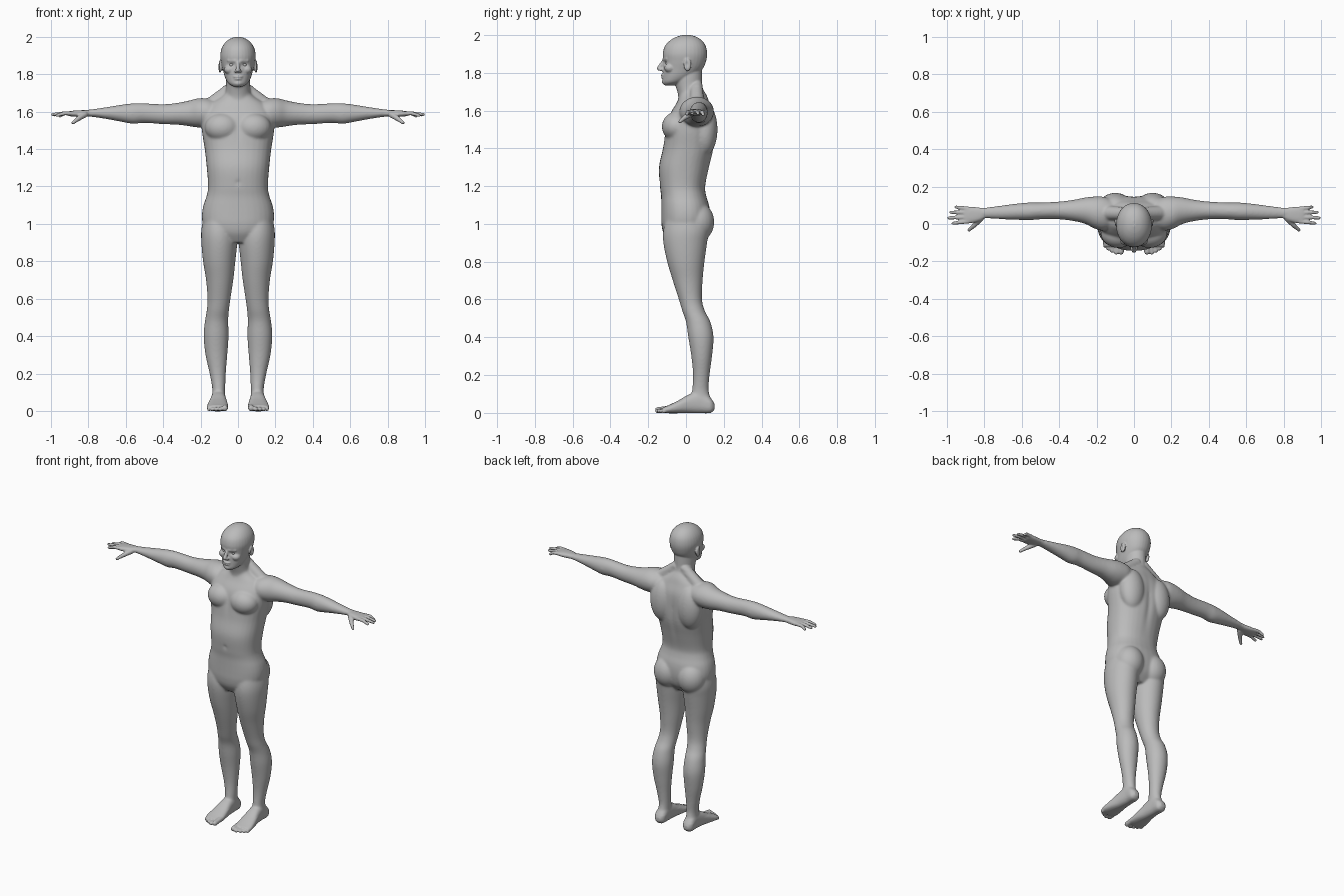
import bpy, bmesh, math
from mathutils import Vector, Matrix

bm = bmesh.new()


def spline(rows, steps=5):
    """Catmull-Rom resampling of section rows."""
    rows = [Vector(r) for r in rows]
    out = []
    for i in range(len(rows) - 1):
        a, b = rows[max(i - 1, 0)], rows[i]
        c, d = rows[i + 1], rows[min(i + 2, len(rows) - 1)]
        for k in range(steps):
            t = k / steps
            out.append(0.5 * (2 * b + (c - a) * t + (2 * a - 5 * b + 4 * c - d) * t ** 2
                              + (3 * b - a - 3 * c + d) * t ** 3))
    return out + [rows[-1]]


def loft(rows, axis, power=2.0, n=32):
    """Closed skin through sections (position, min_u, max_u, min_v, max_v)."""
    u, v = [(1, 2), (0, 2), (0, 1)][axis]
    rings = []
    for p, u0, u1, v0, v1 in spline(rows):
        ring = []
        for k in range(n):
            a = 2 * math.pi * k / n
            c, s = math.cos(a), math.sin(a)
            co = [0, 0, 0]
            co[axis] = p
            co[u] = (u0 + u1) / 2 + (u1 - u0) / 2 * math.copysign(abs(c) ** (2 / power), c)
            co[v] = (v0 + v1) / 2 + (v1 - v0) / 2 * math.copysign(abs(s) ** (2 / power), s)
            ring.append(bm.verts.new(co))
        rings.append(ring)
    faces = [bm.faces.new(rings[0]), bm.faces.new(rings[-1])]
    for a, b in zip(rings, rings[1:]):
        for k in range(n):
            faces.append(bm.faces.new((a[k], a[k - 1], b[k - 1], b[k])))
    bmesh.ops.recalc_face_normals(bm, faces=faces)


def blob(center, radii):
    m = Matrix.Translation(center) @ Matrix.Diagonal((*radii, 1))
    bmesh.ops.create_uvsphere(bm, u_segments=24, v_segments=16, radius=1, matrix=m)


def limb(p, q, r0, r1):
    """Tapered rod with round ends."""
    p, q = Vector(p), Vector(q)
    d = q - p
    m = Matrix.Translation((p + q) / 2) @ d.to_track_quat('Z', 'Y').to_matrix().to_4x4()
    bmesh.ops.create_cone(bm, cap_ends=True, segments=16, radius1=r0, radius2=r1,
                          depth=d.length, matrix=m)
    blob(p, (r0,) * 3)
    blob(q, (r1,) * 3)


# Arm
loft([(.10, -.01, .12, 1.54, 1.655), (.16, -.035, .145, 1.52, 1.67), (.21, -.025, .147, 1.515, 1.672),
      (.26, 0, .142, 1.522, 1.66), (.32, .015, .13, 1.53, 1.648), (.40, .025, .12, 1.533, 1.64),
      (.50, .025, .115, 1.54, 1.645), (.56, .02, .115, 1.535, 1.645), (.62, .022, .11, 1.545, 1.638),
      (.70, .025, .10, 1.56, 1.625), (.78, .03, .09, 1.572, 1.613), (.83, .03, .085, 1.575, 1.607)], 0)
# Hand: palm, fingers, thumb
loft([(.80, .03, .085, 1.576, 1.608), (.83, .015, .088, 1.573, 1.608), (.87, .005, .092, 1.573, 1.606),
      (.90, .004, .092, 1.576, 1.603), (.91, .01, .088, 1.58, 1.6)], 0, 2.6)
for y0, y1, tip, z in ((.014, .004, .968, 1.580), (.037, .033, .99, 1.585),
                       (.060, .063, .98, 1.583), (.082, .091, .952, 1.577)):
    limb((.885, y0, 1.591), (.93, (y0 + y1) / 2, 1.591), .0115, .0105)
    limb((.93, (y0 + y1) / 2, 1.591), (tip, y1, z), .0105, .0085)
limb((.82, .03, 1.585), (.855, -.008, 1.562), .017, .013)
limb((.855, -.008, 1.562), (.882, -.032, 1.541), .0125, .009)
# Leg
loft([(1.05, .03, .18, -.10, .10), (.97, .008, .196, -.12, .12), (.90, .004, .196, -.12, .112),
      (.80, .014, .187, -.10, .098), (.70, .025, .171, -.07, .088), (.60, .04, .163, -.038, .085),
      (.54, .048, .167, -.02, .10), (.48, .052, .177, 0, .13), (.40, .05, .184, .012, .146),
      (.30, .057, .174, .028, .138), (.20, .065, .152, .037, .125), (.12, .068, .138, .032, .12),
      (.06, .07, .14, .02, .135), (.02, .075, .138, .02, .14)], 2)
# Foot and toes
loft([(.152, .09, .12, .02, .045), (.13, .07, .14, 0, .08), (.08, .066, .142, -.002, .11),
      (.02, .062, .148, -.002, .10), (-.04, .055, .16, -.002, .066), (-.09, .052, .167, -.002, .042),
      (-.12, .056, .163, 0, .03)], 1, 2.5)
for x, tip, r in ((.07, -.148, .016), (.095, -.153, .0115), (.117, -.143, .011),
                  (.137, -.131, .0105), (.155, -.117, .010)):
    limb((x - .002, -.09, r + .006), (x, tip, r - .001), r, r)
# Chest, shoulder blade, buttock, neck slope
blob((.083, -.05, 1.515), (.095, .078, .078))
blob((.10, .10, 1.50), (.085, .067, .14))
blob((.088, .06, 1.01), (.092, .09, .105))
limb((.03, .055, 1.73), (.16, .06, 1.625), .033, .04)
# Face details: brow, nostril, cheek, ear
limb((.014, -.116, 1.872), (.05, -.099, 1.874), .009, .009)
blob((.011, -.131, 1.816), (.0095, .012, .008))
blob((.045, -.085, 1.825), (.03, .03, .025))
blob((.096, .008, 1.842), (.010, .021, .034))
# Mirror the paired parts
dup = bmesh.ops.duplicate(bm, geom=bm.verts[:] + bm.edges[:] + bm.faces[:])["geom"]
for v in dup:
    if isinstance(v, bmesh.types.BMVert):
        v.co.x *= -1
bmesh.ops.reverse_faces(bm, faces=[f for f in dup if isinstance(f, bmesh.types.BMFace)])


def central(rows, power):
    loft([(z, -w, w, f, b) for z, w, f, b in rows], 2, power)


# Torso
central([(.90, .09, -.09, .07), (.95, .16, -.12, .11), (1.0, .188, -.13, .125), (1.05, .193, -.131, .128),
         (1.1, .185, -.131, .122), (1.15, .168, -.132, .107), (1.2, .16, -.138, .102), (1.3, .167, -.143, .123),
         (1.4, .178, -.122, .146), (1.5, .193, -.108, .15), (1.58, .19, -.085, .145), (1.64, .15, -.05, .125),
         (1.68, .09, -.035, .11), (1.72, .05, -.035, .085)], 2.3)
# Neck
central([(1.62, .075, -.04, .11), (1.68, .07, -.042, .1), (1.73, .064, -.055, .087), (1.78, .064, -.065, .085),
         (1.84, .06, -.05, .085)], 2)
# Head
central([(1.733, .022, -.115, -.06), (1.75, .05, -.123, -.01), (1.78, .068, -.123, .045), (1.82, .08, -.122, .088),
         (1.86, .09, -.121, .106), (1.90, .095, -.123, .112), (1.94, .087, -.112, .105), (1.97, .068, -.085, .085),
         (1.99, .042, -.05, .055), (2.0, .012, -.015, .02)], 2.1)
# Nose, lips, chin
limb((0, -.116, 1.868), (0, -.142, 1.823), .008, .0125)
blob((0, -.122, 1.787), (.024, .011, .006))
blob((0, -.121, 1.775), (.020, .011, .006))
blob((0, -.109, 1.752), (.025, .019, .016))

mesh = bpy.data.meshes.new("body")
bm.to_mesh(mesh)
bm.free()
body = bpy.data.objects.new("body", mesh)
bpy.context.collection.objects.link(body)

# Fuse all parts into one skin
fuse = body.modifiers.new("fuse", 'REMESH')
fuse.mode = 'VOXEL'
fuse.voxel_size = .005
dg = bpy.context.evaluated_depsgraph_get()
body.data = bpy.data.meshes.new_from_object(body.evaluated_get(dg))
body.modifiers.clear()

# Soft hollows: eyes, ears, navel, spine groove (centre, radii, push)
hollows = [((.034, -.115, 1.851), (.014, .03, .009), (0, .012, 0)),
           ((.106, .003, 1.845), (.012, .01, .016), (-.008, 0, 0)),
           ((0, -.14, 1.22), (.009, .03, .011), (0, .008, 0)),
           ((0, .14, 1.42), (.016, .06, .15), (0, -.008, 0)),
           ((0, -.12, 1.50), (.012, .05, .06), (0, .006, 0))]
for v in body.data.vertices:
    side = -1 if v.co.x < 0 else 1
    p = Vector((abs(v.co.x), v.co.y, v.co.z))
    for c, r, push in hollows:
        d = sum(((p[i] - c[i]) / r[i]) ** 2 for i in range(3))
        if d < 8:
            v.co += Vector((push[0] * side, push[1], push[2])) * math.exp(-d)

# Smooth the large forms strongly, hands, feet and face lightly
broad = body.vertex_groups.new(name="broad_forms")
broad.add([v.index for v in body.data.vertices
           if abs(v.co.x) < .80 and .06 < v.co.z < 1.73], 1.0, 'REPLACE')
for name, group, count in (("soften", "broad_forms", 25), ("polish", "", 2)):
    mod = body.modifiers.new(name, 'SMOOTH')
    mod.factor = .5
    mod.iterations = count
    mod.vertex_group = group
body.data.shade_smooth()

# Eyeballs
skin = bpy.data.materials.new("grey_skin")
skin.diffuse_color = (.5, .5, .5, 1)
body.data.materials.clear()
body.data.materials.append(skin)
for side, name in ((-1, "right_eye"), (1, "left_eye")):
    bpy.ops.mesh.primitive_uv_sphere_add(segments=20, ring_count=12, radius=.013,
                                         location=(side * .034, -.0955, 1.851))
    eye = bpy.context.object
    eye.name = name
    eye.data.materials.append(skin)
    bpy.ops.object.shade_smooth()
